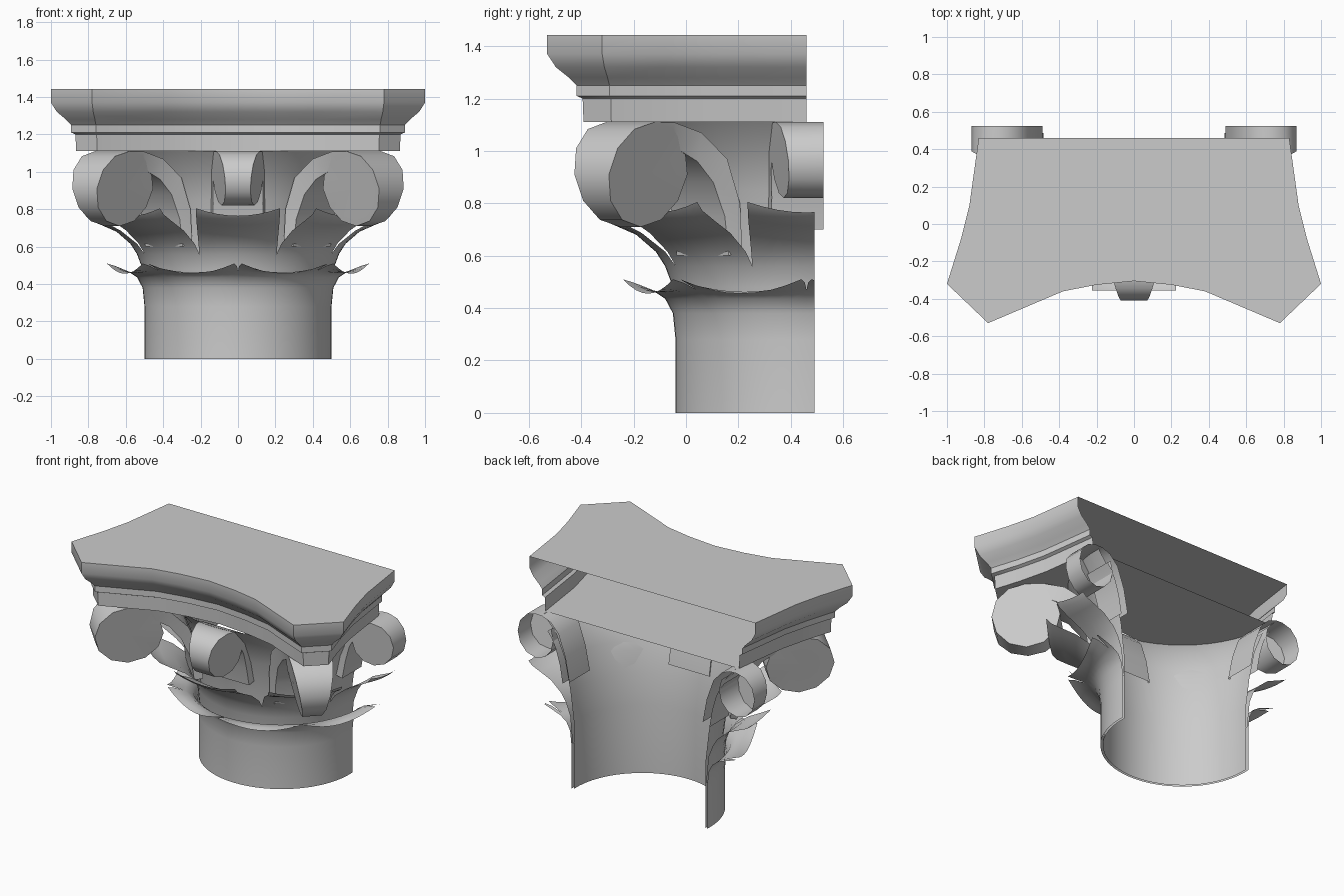
import bpy, bmesh, math
from mathutils import Vector

if "Cube" in bpy.data.objects:
    bpy.data.objects.remove(bpy.data.objects["Cube"])

C = 0.46  # y of the column axis (capital is a half, open at the back)


def polar(a, r, t, z):
    """Point at angle a from the front: r outward, t sideways."""
    return Vector((r * math.sin(a) + t * math.cos(a),
                   C - r * math.cos(a) + t * math.sin(a), z))


def finish(name, bm, cut=None, angle=35):
    bmesh.ops.remove_doubles(bm, verts=bm.verts, dist=0.0005)
    if cut is not None:
        bmesh.ops.bisect_plane(bm, geom=bm.verts[:] + bm.edges[:] + bm.faces[:],
                               plane_co=(0, cut, 0), plane_no=(0, 1, 0), clear_outer=True)
    bmesh.ops.recalc_face_normals(bm, faces=bm.faces)
    me = bpy.data.meshes.new(name)
    bm.to_mesh(me)
    bm.free()
    for p in me.polygons:
        p.use_smooth = True
    me.set_sharp_from_angle(angle=math.radians(angle))
    ob = bpy.data.objects.new(name, me)
    bpy.context.collection.objects.link(ob)
    return ob


def grid(bm, rows):
    vs = [[bm.verts.new(p) for p in row] for row in rows]
    for r0, r1 in zip(vs, vs[1:]):
        for i in range(len(r0) - 1):
            bm.faces.new((r0[i], r0[i + 1], r1[i + 1], r1[i]))
    return vs


# Bell: flared half shell
bm = bmesh.new()
bell = [(0.485, 0), (0.485, 0.45), (0.51, 0.65), (0.55, 0.85), (0.61, 1.0), (0.70, 1.11)]
grid(bm, [[polar(math.radians(-93 + 186 * i / 28), r, 0, z) for i in range(29)]
          for r, z in bell])
finish("bell", bm)


# Leaf tiers: leaves join below, separate where the flare outgrows their width
def leaf_tier(name, profile, half_width, lift, centres):
    bm = bmesh.new()
    n = 8
    for c in centres:
        rows = []
        for k, (r, z, f) in enumerate(profile):
            amax = min(math.radians(22.5), math.atan(half_width / r))
            row = []
            for i in range(n + 1):
                u = -1 + 2 * i / n
                a = u * amax
                rr = r * (1 - f + f / math.cos(a))
                row.append(polar(math.radians(c) + a, rr, 0, z + lift * f * f * u * u))
            rows.append(row)
        grid(bm, rows)
    finish(name, bm, cut=0.49)


leaf_tier("lower_leaves",
          [(0.50, 0, 0), (0.50, 0.28, 0), (0.51, 0.38, 0), (0.535, 0.435, 0.1),
           (0.57, 0.46, 0.4), (0.62, 0.462, 0.8), (0.655, 0.455, 1)],
          0.25, 0.055, (-112.5, -67.5, -22.5, 22.5, 67.5, 112.5))
leaf_tier("upper_leaves",
          [(0.492, 0.3, 0), (0.51, 0.48, 0), (0.54, 0.56, 0), (0.575, 0.615, 0.1),
           (0.65, 0.68, 0.4), (0.73, 0.715, 0.7), (0.79, 0.74, 0.9), (0.815, 0.765, 1)],
          0.225, 0.04, (-90, -45, 0, 45, 90))


# Volutes: a stem that rises from the bell and rolls into a flat-sided scroll
def volute(name, angle, outer, under, centre, rx, rz, width):
    a = math.radians(angle)
    bm = bmesh.new()
    steps = 12
    ring = [(centre[0] + rx * math.cos(math.radians(90 - 30 * k)),
             centre[1] + rz * math.sin(math.radians(90 - 30 * k))) for k in range(steps)]
    path = outer + ring[:11]
    # rolled band across the thickness, and the underside of the stem
    for line in (path, under):
        grid(bm, [[polar(a, r, s * width(r, z), z) for s in (-1, 1)] for r, z in line])
    for s in (-1, 1):
        # stem cheek
        grid(bm, [[polar(a, r, s * width(r, z), z) for r, z in pair]
                  for pair in zip(outer, under)])
        # scroll cheek
        hub = bm.verts.new(polar(a, centre[0], s * width(*centre), centre[1]))
        rim = [bm.verts.new(polar(a, r, s * width(r, z), z)) for r, z in ring]
        for i in range(steps):
            bm.faces.new((hub, rim[i], rim[(i + 1) % steps]))
        # web between the stem tip and the top of the scroll
        tip = [bm.verts.new(polar(a, r, s * width(r, z), z))
               for r, z in (outer[-1], ring[0], ring[11], under[-1])]
        bm.faces.new(tip)
    finish(name, bm, cut=0.525)


for side, ang in (("left", -45), ("right", 45)):
    volute("corner_volute_" + side, ang,
           [(0.51, 0.62), (0.53, 0.80), (0.60, 0.97), (0.71, 1.07), (0.84, 1.108)],
           [(0.56, 0.60), (0.58, 0.75), (0.64, 0.88), (0.71, 0.96), (0.79, 1.0)],
           (0.95, 0.91), 0.21, 0.2,
           lambda r, z: 0.055 + 0.19 * max(0, z - 0.71) + 0.45 * max(0, 0.75 - r))

for side, ang in (("left", -90), ("front", 0), ("right", 90)):
    volute("small_volute_" + side, ang,
           [(0.49, 0.72), (0.52, 0.88), (0.57, 1.02), (0.63, 1.085), (0.69, 1.108)],
           [(0.54, 0.70), (0.56, 0.82), (0.59, 0.92), (0.62, 0.98), (0.65, 1.02)],
           (0.74, 0.965), 0.13, 0.145,
           lambda r, z: 0.055 + 0.25 * (0.87 - r) + 0.1 * max(0, z - 0.82))

# Abacus: moulded slab with concave sides and cut corners, open at the back
half = [Vector(p) for p in ((0, -0.305), (0.20, -0.325), (0.38, -0.36), (0.78, -0.53),
                            (1.0, -0.32), (0.925, -0.08), (0.88, 0.10), (0.83, C))]


def inset(pts, d):
    out = []
    for i, p in enumerate(pts):
        if i == 0:
            out.append(p + Vector((0, d)))
        elif i == len(pts) - 1:
            out.append(p - Vector((d, 0)))
        else:
            e0, e1 = (p - pts[i - 1]).normalized(), (pts[i + 1] - p).normalized()
            n0, n1 = Vector((-e0.y, e0.x)), Vector((-e1.y, e1.x))
            out.append(p + (n0 + n1) * d / (1 + n0.dot(n1)))
    return out


bm = bmesh.new()
rows = []
for z, d in ((1.11, 0.118), (1.20, 0.115), (1.21, 0.095), (1.25, 0.095),
             (1.28, 0.07), (1.32, 0.028), (1.37, 0), (1.443, 0)):
    pts = inset(half, d)
    full = [Vector((-p.x, p.y)) for p in reversed(pts[1:])] + pts
    rows.append([Vector((p.x, p.y, z)) for p in full])
vs = grid(bm, rows)
bm.faces.new(vs[0])
bm.faces.new(vs[-1])
finish("abacus", bm)
